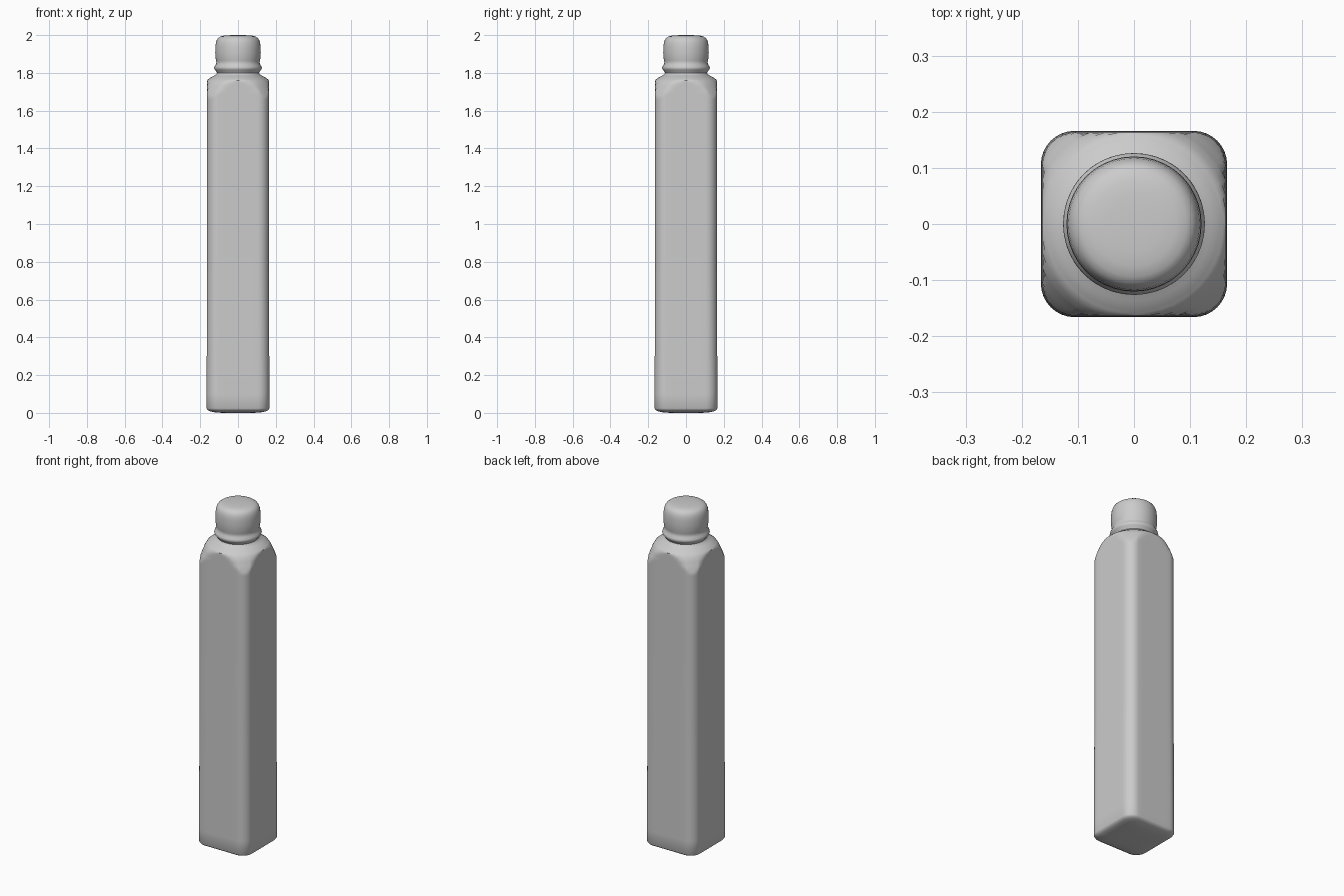
import bpy, bmesh, math

if "Cube" in bpy.data.objects:
    bpy.data.objects.remove(bpy.data.objects["Cube"])

HALF, CORNER, ARC, FLAT = 0.166, 0.06, 8, 8


def outline():
    """Rounded square outline, counter-clockwise, with points along the flats."""
    pts, c = [], HALF - CORNER
    for q in range(4):
        rot = q * math.pi / 2
        local = [(HALF, -c + 2 * c * i / FLAT) for i in range(FLAT)]
        local += [(c + CORNER * math.cos(a), c + CORNER * math.sin(a))
                  for a in (math.pi / 2 * i / ARC for i in range(ARC))]
        for x, y in local:
            pts.append((x * math.cos(rot) - y * math.sin(rot),
                        x * math.sin(rot) + y * math.cos(rot)))
    return pts


def interpolate(table, z):
    for (z0, r0), (z1, r1) in zip(table, table[1:]):
        if z <= z1:
            return r0 + (r1 - r0) * (z - z0) / (z1 - z0)
    return table[-1][1]


def loft(name, rings, close_bottom, close_top, angle):
    mesh = bpy.data.meshes.new(name)
    bm = bmesh.new()
    loops = [[bm.verts.new(p) for p in ring] for ring in rings]
    n = len(loops[0])
    for a, b in zip(loops, loops[1:]):
        for i in range(n):
            j = (i + 1) % n
            bm.faces.new((a[i], a[j], b[j], b[i]))
    if close_bottom:
        bm.faces.new(loops[0][::-1])
    if close_top:
        bm.faces.new(loops[-1])
    bm.to_mesh(mesh)
    bm.free()
    obj = bpy.data.objects.new(name, mesh)
    bpy.context.collection.objects.link(obj)
    bpy.ops.object.select_all(action='DESELECT')
    obj.select_set(True)
    bpy.context.view_layer.objects.active = obj
    bpy.ops.object.shade_smooth_by_angle(angle=math.radians(angle))


SQUARE = outline()

# Square body: rounded base, long walls, and a turned shoulder cutting the corners
base = [(0, 0.4), (0.001, 0.62), (0.004, 0.78), (0.009, 0.90), (0.015, 0.97), (0.024, 1.0)]
walls = [(z, s) for z, s in ((0.1, 1.0), (0.4, 0.995), (0.8, 0.985), (1.2, 0.985), (1.5, 0.985))]
shoulder_z = [1.6 + 0.16 * i / 16 for i in range(17)] + [1.765, 1.77, 1.775, 1.78, 1.785, 1.79, 1.795, 1.80]
shoulder = [(1.60, 0.225), (1.65, 0.213), (1.70, 0.196), (1.74, 0.179), (1.76, 0.166),
            (1.775, 0.146), (1.785, 0.128), (1.792, 0.116), (1.80, 0.111)]
rings = []
for z, s in base + walls + [(z, 0.985) for z in shoulder_z]:
    limit = interpolate(shoulder, z) if z >= 1.6 else 1.0
    ring = []
    for x, y in SQUARE:
        k = min(s, limit / math.hypot(x, y))
        ring.append((x * k, y * k, z))
    rings.append(ring)
loft("bottle_body", rings, True, False, 45)

# Round neck with collar ring and domed cap
neck = [(1.80, 0.111), (1.808, 0.115), (1.817, 0.123), (1.825, 0.1265), (1.834, 0.124),
        (1.845, 0.117), (1.855, 0.1145), (1.865, 0.116), (1.88, 0.119), (1.91, 0.1205),
        (1.94, 0.1195), (1.96, 0.117), (1.975, 0.112), (1.985, 0.105), (1.992, 0.094),
        (1.997, 0.075), (1.999, 0.05), (2.0, 0.02)]
rings = []
for z, r in neck:
    rings.append([(x * r / math.hypot(x, y), y * r / math.hypot(x, y), z) for x, y in SQUARE])
loft("neck_and_cap", rings, False, True, 60)
